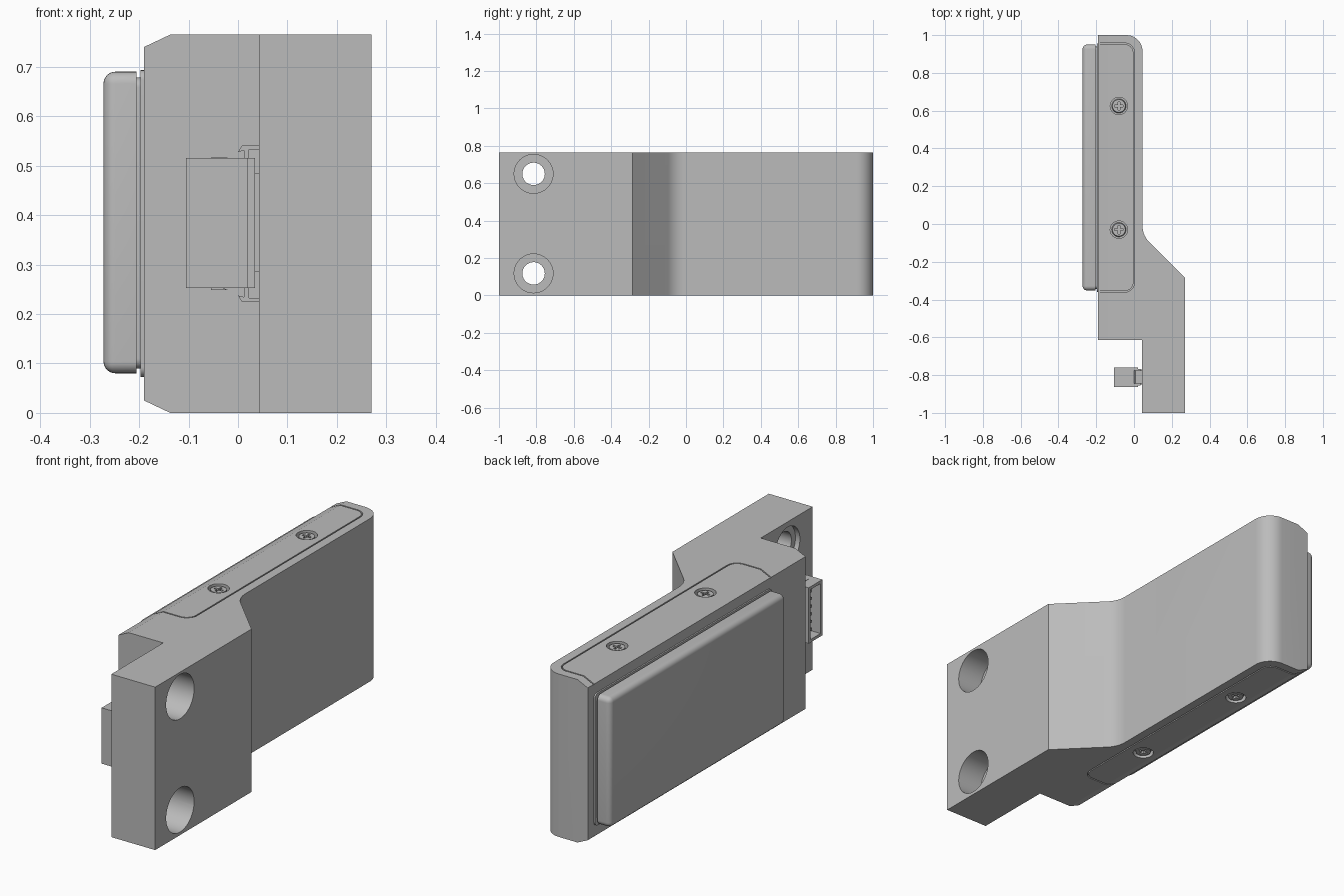
import bpy, bmesh, math
from mathutils import Vector

cube = bpy.data.objects.get("Cube")
if cube:
    bpy.data.objects.remove(cube, do_unlink=True)

grey = bpy.data.materials.new("plain_grey")
grey.use_nodes = True
grey.diffuse_color = (0.5, 0.5, 0.5, 1)
grey.node_tree.nodes["Principled BSDF"].inputs["Base Color"].default_value = (0.5, 0.5, 0.5, 1)

H = 0.765          # body height
MID = H / 2


def outline(corners, steps=10):
    """Closed outline from (a, b, radius) corners, rounded where radius > 0."""
    out = []
    for i, (a, b, r) in enumerate(corners):
        p = Vector((a, b))
        if r == 0:
            out.append(p)
            continue
        u = (Vector(corners[i - 1][:2]) - p).normalized()
        v = (Vector(corners[(i + 1) % len(corners)][:2]) - p).normalized()
        half = u.angle(v) / 2
        centre = p + (u + v).normalized() * (r / math.sin(half))
        start = p + u * (r / math.tan(half)) - centre
        end = p + v * (r / math.tan(half)) - centre
        turn = math.pi - 2 * half
        for k in range(steps + 1):
            f = k / steps
            w = (start * math.sin((1 - f) * turn) + end * math.sin(f * turn)) / math.sin(turn)
            out.append(centre + w)
    return out


def rect(a0, a1, b0, b1, r=0):
    return outline([(a0, b0, r), (a1, b0, r), (a1, b1, r), (a0, b1, r)])


def circle(a, b, r, n=40):
    return [Vector((a + r * math.cos(t * math.tau / n), b + r * math.sin(t * math.tau / n)))
            for t in range(n)]


def prism(name, pts, lo, hi, axis="z", top=None):
    """Extrude a flat outline along an axis; top is an optional second outline."""
    put = {"z": lambda p, h: (p.x, p.y, h), "y": lambda p, h: (p.x, h, p.y),
           "x": lambda p, h: (h, p.x, p.y)}[axis]
    bm = bmesh.new()
    a = [bm.verts.new(put(p, lo)) for p in pts]
    b = [bm.verts.new(put(p, hi)) for p in (top or pts)]
    bm.faces.new(a)
    bm.faces.new(b)
    for i in range(len(a)):
        j = (i + 1) % len(a)
        bm.faces.new((a[i], a[j], b[j], b[i]))
    bmesh.ops.recalc_face_normals(bm, faces=bm.faces)
    mesh = bpy.data.meshes.new(name)
    bm.to_mesh(mesh)
    bm.free()
    mesh.materials.append(grey)
    ob = bpy.data.objects.new(name, mesh)
    bpy.context.collection.objects.link(ob)
    return ob


def box(name, x, y, z):
    return prism(name, rect(*x, *y), *z)


def activate(ob):
    bpy.ops.object.select_all(action="DESELECT")
    bpy.context.view_layer.objects.active = ob
    ob.select_set(True)


def cut(ob, cutter, operation="DIFFERENCE"):
    activate(ob)
    mod = ob.modifiers.new("cut", "BOOLEAN")
    mod.operation, mod.solver, mod.object = operation, "EXACT", cutter
    bpy.ops.object.modifier_apply(modifier=mod.name)
    bpy.data.objects.remove(cutter, do_unlink=True)


def smooth(ob):
    activate(ob)
    bpy.ops.object.shade_smooth_by_angle(angle=math.radians(25))


# Main bracket: stepped plan, chamfered long edges on the pad side
body = prism("body", outline([
    (-0.19, -0.615, 0), (0.042, -0.615, 0), (0.042, -1, 0), (0.27, -1, 0), (0.27, -0.285, 0),
    (0.045, -0.06, 0.12), (0.045, 1, 0.085), (-0.19, 1, 0)]), 0, H)
cut(body, prism("chamfer", outline([
    (-0.19, 0.025, 0), (-0.137, 0, 0), (0.4, 0, 0), (0.4, H, 0), (-0.137, H, 0),
    (-0.19, H - 0.025, 0)]), -1.1, 1.1, "y"), "INTERSECT")

# Mounting holes with counterbores
for z in (0.118, 0.65):
    for r, lo, hi in ((0.06, -0.1, 0.4), (0.104, 0.14, 0.4), (0.09, -0.1, 0.065)):
        cut(body, prism("hole", circle(-0.815, z, r), lo, hi, "x"))


# Lid seam, countersinks and screws, on the top and the bottom
def seam(e):
    return outline([(-0.3, -0.358 - e, 0), (e, -0.358 - e, 0.05 + e),
                    (e, 0.955 + e, 0.05 + e), (-0.3, 0.955 + e, 0)])


for side, face, inward in (("top", H, -1), ("bottom", 0, 1)):
    lo, hi = sorted((face + 0.028 * inward, face - 0.05 * inward))
    cut(body, prism("seam", seam(0.003) + seam(-0.003)[::-1], lo, hi))
    for n, y in enumerate((0.625, -0.03)):
        spot = (-0.08, y)
        cut(body, prism("sink", circle(*spot, 0.046), face - 0.01 * inward, face + 0.025 * inward))
        screw = prism(f"{side}_screw_{n + 1}", circle(*spot, 0.039), face + 0.03 * inward,
                      face + 0.005 * inward, top=circle(*spot, 0.034))
        for w, d in ((0.022, 0.005), (0.005, 0.022)):
            cut(screw, prism("slot", rect(-0.08 - w, -0.08 + w, y - d, y + d),
                             face - 0.01 * inward, face + 0.018 * inward))
        smooth(screw)
smooth(body)

# Pad on the side, with its flange and neck
flange = prism("pad_flange", rect(-0.359, 0.956, 0.073, 0.693, 0.02), -0.197, -0.18, "x")
neck = prism("pad_neck", rect(-0.345, 0.94, 0.09, 0.678, 0.02), -0.22, -0.18, "x")
pad = prism("pad", rect(-0.352, 0.95, 0.08, 0.69), -0.272, -0.205, "x")
bm = bmesh.new()
bm.from_mesh(pad.data)
edges = [e for e in bm.edges if any(v.co.x < -0.25 for v in e.verts)]
bmesh.ops.bevel(bm, geom=edges, offset=0.024, segments=6, profile=0.5, affect="EDGES")
bm.to_mesh(pad.data)
bm.free()
for ob in (flange, neck, pad):
    smooth(ob)

# Connector: open shell with pins, base plate and latches
shell = box("connector_shell", (-0.105, 0.02), (-0.862, -0.76), (0.253, 0.515))
cut(shell, box("cavity", (-0.2, -0.01), (-0.848, -0.774), (0.267, 0.501)))
box("connector_base", (0.01, 0.034), (-0.855, -0.767), (0.253, 0.515))
box("connector_pad", (0.033, 0.045), (-0.85, -0.77), (0.285, 0.485))
for n in range(6):
    z = MID + (n - 2.5) * 0.036
    box(f"connector_pin_{n + 1}", (-0.08, 0), (-0.819, -0.803), (z - 0.006, z + 0.006))
for side, s in (("upper", 1), ("lower", -1)):
    hook = [(0.0, 0.145), (0.008, 0.158), (0.044, 0.158), (0.044, 0.15), (0.022, 0.15),
            (0.022, 0.125), (0.012, 0.125), (0.012, 0.148)]
    prism(f"{side}_latch", [Vector((x, MID + s * z)) for x, z in hook], -0.845, -0.775, "y")
    key = [(-0.055, 0.12), (-0.055, 0.134), (-0.02, 0.134)]
    prism(f"{side}_key", [Vector((x, MID + s * z)) for x, z in key], -0.83, -0.79, "y")
